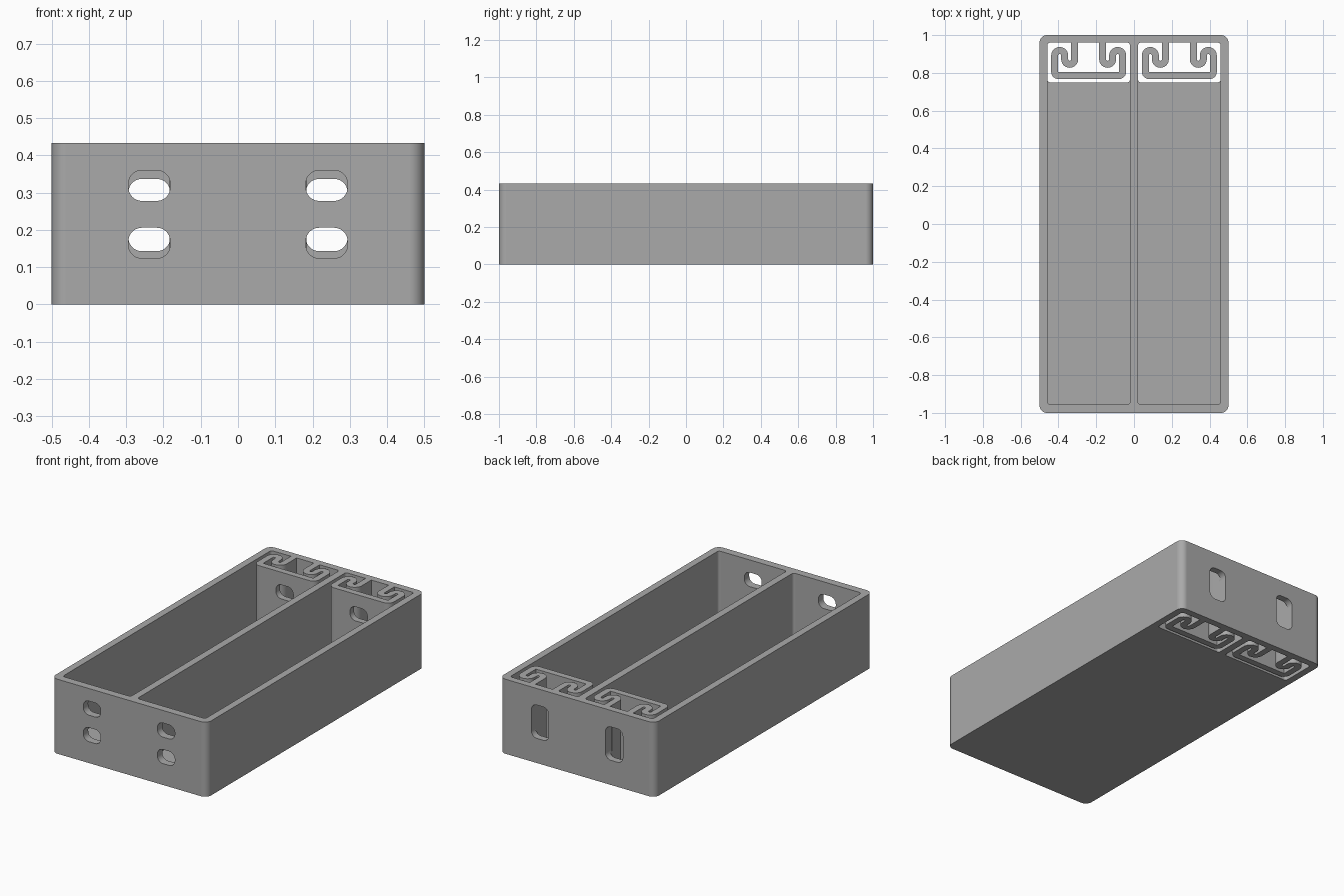
import bpy, bmesh, math
from mathutils import Vector

cube = bpy.data.objects.get("Cube")
if cube:
    bpy.data.objects.remove(cube, do_unlink=True)

HEIGHT = 0.433
FLOOR = 0.04
UNIT_X = 0.24        # centre of each compartment
HALF_W = 0.219       # half width of each compartment
BACK = 0.96          # inner face of the back wall
FRONT = -0.955
GAP = 0.75           # where the floor stops before the spring

grey = bpy.data.materials.new("plain grey")
grey.use_nodes = True
colour = (0.4, 0.4, 0.4, 1)
grey.diffuse_color = colour
grey.node_tree.nodes["Principled BSDF"].inputs["Base Color"].default_value = colour


def arc(cx, cy, r, start, end, steps=10):
    """Points on an arc, angles in degrees."""
    angles = [math.radians(start + (end - start) * i / steps) for i in range(steps + 1)]
    return [Vector((cx + r * math.cos(a), cy + r * math.sin(a))) for a in angles]


def rounded_rect(x0, x1, y0, y1, r):
    return (arc(x1 - r, y1 - r, r, 0, 90) + arc(x0 + r, y1 - r, r, 90, 180)
            + arc(x0 + r, y0 + r, r, 180, 270) + arc(x1 - r, y0 + r, r, 270, 360))


def prism(name, outline, low, high, along_y=False):
    """Extrude an outline along z, or along y for outlines drawn in x and z."""
    bm = bmesh.new()
    place = (lambda p: (p.x, low, p.y)) if along_y else (lambda p: (p.x, p.y, low))
    face = bm.faces.new([bm.verts.new(place(p)) for p in outline])
    out = bmesh.ops.extrude_face_region(bm, geom=[face])
    shift = Vector((0, high - low, 0)) if along_y else Vector((0, 0, high - low))
    bmesh.ops.translate(bm, vec=shift,
                        verts=[g for g in out["geom"] if isinstance(g, bmesh.types.BMVert)])
    bmesh.ops.recalc_face_normals(bm, faces=bm.faces)
    mesh = bpy.data.meshes.new(name)
    bm.to_mesh(mesh)
    bm.free()
    mesh.materials.append(grey)
    obj = bpy.data.objects.new(name, mesh)
    bpy.context.collection.objects.link(obj)
    return obj


def thicken(path, width):
    """Outline of a band of even width that follows a path."""
    left, right = [], []
    for i, p in enumerate(path):
        a, b = path[max(i - 1, 0)], path[min(i + 1, len(path) - 1)]
        t = (b - a).normalized()
        n = Vector((-t.y, t.x)) * width / 2
        left.append(p + n)
        right.append(p - n)
    return left + right[::-1]


def combine(target, tool, operation):
    bpy.context.view_layer.objects.active = target
    mod = target.modifiers.new(operation.lower(), "BOOLEAN")
    mod.operation, mod.solver, mod.object = operation, "EXACT", tool
    bpy.ops.object.modifier_apply(modifier=mod.name)
    bpy.data.objects.remove(tool, do_unlink=True)


# Outer block
tray = prism("tray", rounded_rect(-0.5, 0.5, -1, 1, 0.04), 0, HEIGHT)

# Compartments, and the opening through the floor behind each one
for side in (-1, 1):
    x0, x1 = side * UNIT_X - HALF_W, side * UNIT_X + HALF_W
    combine(tray, prism("pocket", rounded_rect(x0, x1, FRONT, BACK, 0.015), FLOOR, 1), "DIFFERENCE")
    combine(tray, prism("opening", rounded_rect(x0, x1, GAP, BACK, 0.015), -0.1, 0.2), "DIFFERENCE")

# Springs: an S curl at each end of a bar, hung from the back wall
STEP, BAR_Y, BEND = 0.053, 0.786, 0.02
ARM = 0.18           # outer arm, measured from the compartment centre
inner, middle = ARM - 2 * STEP, ARM - STEP
half = ([Vector((inner, 0.98)), Vector((inner, 0.9))]
        + arc((inner + middle) / 2, 0.872, STEP / 2, 180, 360, 14)
        + arc((middle + ARM) / 2, 0.892, STEP / 2, 180, 0, 14)
        + arc(ARM - BEND, BAR_Y + BEND, BEND, 0, -90))
path = half + [Vector((-p.x, p.y)) for p in reversed(half)]
for side in (-1, 1):
    placed = [p + Vector((side * UNIT_X, 0)) for p in path]
    combine(tray, prism("spring", thicken(placed, 0.037), 0, HEIGHT), "UNION")

# Slots: two wide ones through front wall and spring bar, a tall one through the back wall
for side in (-1, 1):
    x0, x1 = side * 0.238 - 0.056, side * 0.238 + 0.056
    for z in (0.165, 0.319):
        slot = rounded_rect(x0, x1, z - 0.041, z + 0.041, 0.036)
        combine(tray, prism("front_slot", slot, -1.1, -0.9, True), "DIFFERENCE")
        combine(tray, prism("spring_slot", slot, 0.755, 0.815, True), "DIFFERENCE")
    combine(tray, prism("back_slot", rounded_rect(x0, x1, 0.143, 0.337, 0.036), 0.945, 1.1, True),
            "DIFFERENCE")

# Smooth curves with crisp edges
bpy.ops.object.select_all(action="DESELECT")
tray.select_set(True)
bpy.context.view_layer.objects.active = tray
bpy.ops.object.shade_smooth_by_angle(angle=math.radians(30))
weighted = tray.modifiers.new("weighted_normals", "WEIGHTED_NORMAL")
weighted.keep_sharp = True
